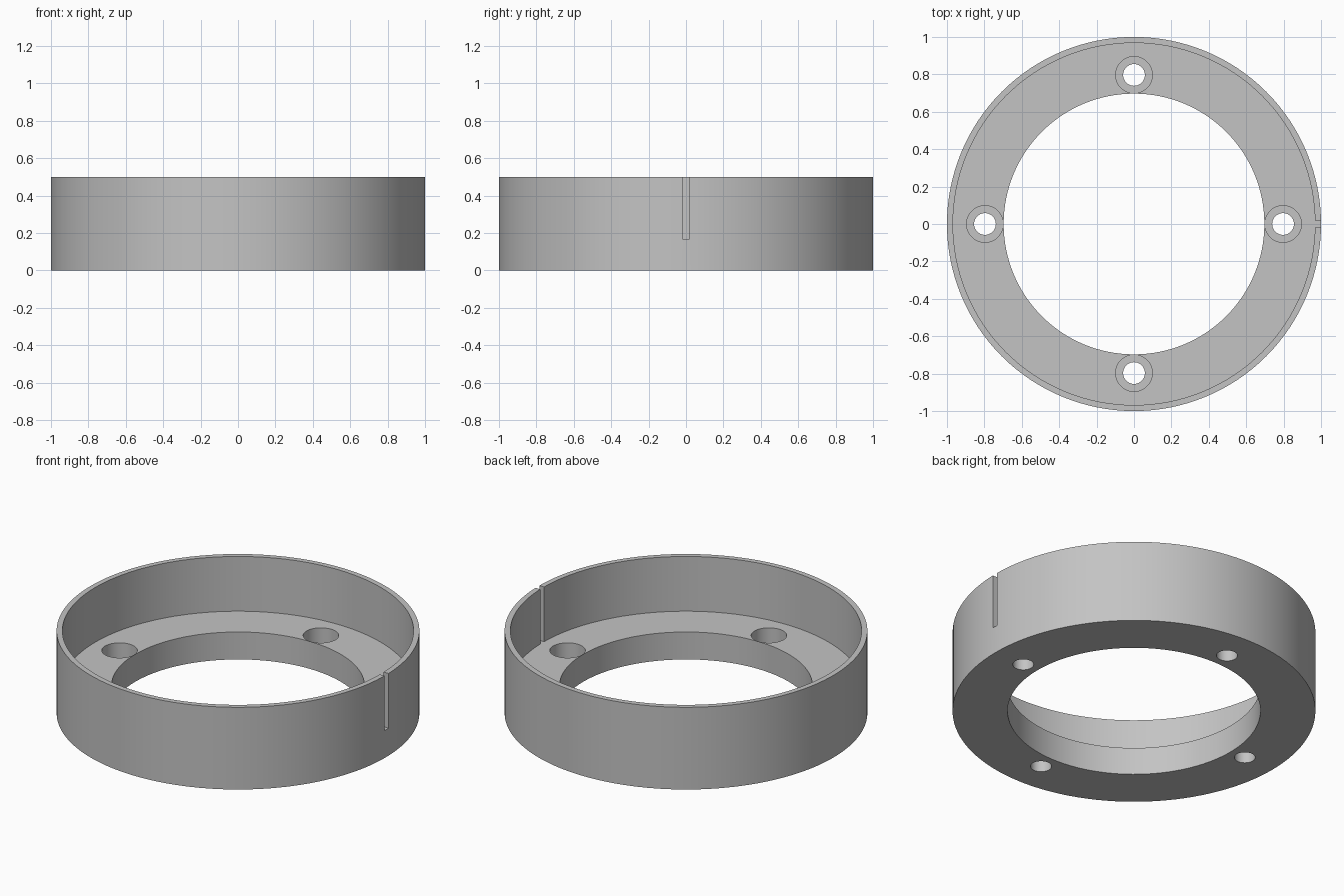
import bpy
import math

cube = bpy.data.objects.get("Cube")
if cube:
    bpy.data.objects.remove(cube, do_unlink=True)

HEIGHT, FLOOR, LEDGE = 0.5, 0.167, 0.067
OUTER, INNER, BORE = 1.0, 0.968, 0.697
HOLE_RING, HOLE, COUNTERBORE = 0.797, 0.058, 0.098
SLOT_WIDTH = 0.037

grey = bpy.data.materials.new("plain grey")
grey.use_nodes = True
colour = (0.55, 0.55, 0.55, 1)
grey.diffuse_color = colour
grey.node_tree.nodes["Principled BSDF"].inputs["Base Color"].default_value = colour


def cylinder(name, radius, bottom, top, x=0, y=0, sides=128):
    bpy.ops.mesh.primitive_cylinder_add(
        vertices=sides, radius=radius, depth=top - bottom,
        location=(x, y, (bottom + top) / 2))
    obj = bpy.context.object
    obj.name = name
    return obj


def cut(body, cutter):
    """Subtract the cutter from the body, then discard the cutter."""
    cutter.hide_render = True
    mod = body.modifiers.new(cutter.name, 'BOOLEAN')
    mod.operation = 'DIFFERENCE'
    mod.solver = 'EXACT'
    mod.object = cutter
    bpy.ops.object.select_all(action='DESELECT')
    bpy.context.view_layer.objects.active = body
    body.select_set(True)
    bpy.ops.object.modifier_apply(modifier=mod.name)
    bpy.data.objects.remove(cutter, do_unlink=True)


# Ring body: thin upright wall above a wide flat floor
ring = cylinder("mounting_ring", OUTER, 0, HEIGHT)
ring.data.materials.append(grey)
cut(ring, cylinder("recess", INNER, FLOOR, HEIGHT + 0.2))
cut(ring, cylinder("bore", BORE, -0.2, HEIGHT))

# Four counterbored screw holes
for i in range(4):
    angle = i * math.pi / 2
    x, y = HOLE_RING * math.cos(angle), HOLE_RING * math.sin(angle)
    cut(ring, cylinder("counterbore", COUNTERBORE, LEDGE, HEIGHT, x, y, 48))
    cut(ring, cylinder("screw_hole", HOLE, -0.2, HEIGHT, x, y, 48))

# Narrow slot through the wall, down to the floor
bpy.ops.mesh.primitive_cube_add(size=1, location=(OUTER, 0, FLOOR + 0.25))
slot = bpy.context.object
slot.name = "slot"
slot.scale = (0.1, SLOT_WIDTH, 0.5)
bpy.context.view_layer.update()
cut(ring, slot)

# Smooth round walls with crisp rims
bpy.ops.object.shade_smooth_by_angle(angle=math.radians(30))
